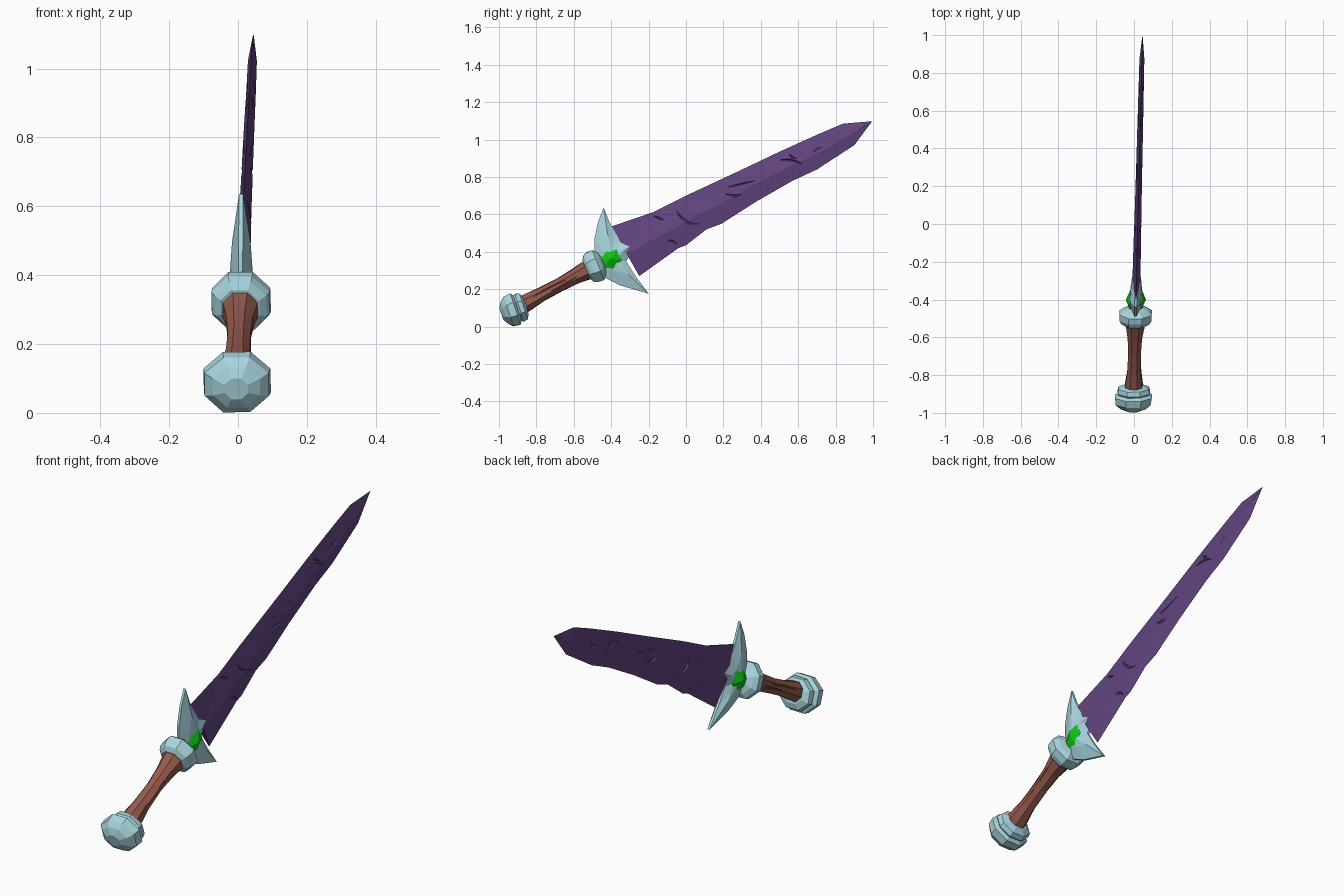
import bpy, bmesh, random
from math import sin, cos, pi, radians
from mathutils import Vector
from mathutils.bvhtree import BVHTree

random.seed(4)
if "Cube" in bpy.data.objects:
    bpy.data.objects.remove(bpy.data.objects["Cube"])


def material(name, rgb):
    m = bpy.data.materials.new(name)
    m.use_nodes = True
    m.diffuse_color = (*rgb, 1)
    m.node_tree.nodes["Principled BSDF"].inputs["Base Color"].default_value = (*rgb, 1)
    return m


PURPLE = material("dark purple", (0.125, 0.06, 0.22))
STEEL = material("pale blue metal", (0.40, 0.67, 0.735))
WOOD = material("red brown wood", (0.30, 0.10, 0.073))
GREEN = material("green gem", (0.004, 0.57, 0.006))


def point(x, y, z):
    """The whole sword leans slightly sideways along its length."""
    return Vector((x + 0.02 + 0.025 * y, y, z))


def finish(name, bm, mat):
    bmesh.ops.recalc_face_normals(bm, faces=bm.faces)
    mesh = bpy.data.meshes.new(name)
    bm.to_mesh(mesh)
    bm.free()
    mesh.materials.append(mat)
    obj = bpy.data.objects.new(name, mesh)
    bpy.context.collection.objects.link(obj)
    return obj


def loft(bm, rings):
    """Skin a list of equal-sized vertex rings and cap the ends."""
    rings = [[bm.verts.new(p) for p in ring] for ring in rings]
    n = len(rings[0])
    for a, b in zip(rings, rings[1:]):
        for i in range(n):
            j = (i + 1) % n
            bm.faces.new((a[i], a[j], b[j], b[i]))
    bm.faces.new(rings[0])
    bm.faces.new(rings[-1])


def lathe(name, mat, centre, tilt, profile, sides=8, squash=1.0, jitter=0.0):
    """Faceted turned part; profile holds (distance along axis, radius)."""
    c, s = cos(radians(tilt)), sin(radians(tilt))
    wobble = [1 + random.uniform(-jitter, jitter) for _ in range(sides)]
    rings = []
    for t, r in profile:
        ring = []
        for i in range(sides):
            a = 2 * pi * (i + 0.5) / sides
            k = r * wobble[i] * (1 + random.uniform(-jitter, jitter)) / cos(pi / sides)
            h = k * sin(a) * squash
            ring.append(point(k * cos(a), centre[0] + t * c - h * s, centre[1] + t * s + h * c))
        rings.append(ring)
    bm = bmesh.new()
    loft(bm, rings)
    return finish(name, bm, mat)


def carve(obj, strokes, depth):
    """Cut tapered curved scratches (start, end, bulge, width) into both sides."""
    src = bmesh.new()
    src.from_mesh(obj.data)
    tree = BVHTree.FromBMesh(src)
    bm = bmesh.new()
    for start, end, bulge, width in strokes:
        a, b = Vector(start), Vector(end)
        perp = Vector((a.y - b.y, b.x - a.x)).normalized()
        for side in (-1, 1):
            rings = []
            for i in range(7):
                f = sin(pi * i / 6)
                p = a.lerp(b, i / 6) + perp * bulge * f
                hit = tree.ray_cast(Vector((side, p.x, p.y)), Vector((-side, 0, 0)))[0]
                if hit is None:
                    continue
                w = Vector((0, perp.x, perp.y)) * width * (f + 0.1)
                d = Vector((depth * (f + 0.1), 0, 0))
                rings.append([hit + w, hit + d, hit - w, hit - d])
            if len(rings) > 1:
                loft(bm, rings)
    src.free()
    cutter = finish("scratch_cutter", bm, obj.data.materials[0])
    cutter.hide_render = True
    mod = obj.modifiers.new("scratches", 'BOOLEAN')
    mod.operation = 'DIFFERENCE'
    mod.solver = 'EXACT'
    mod.use_self = True
    mod.object = cutter
    bpy.context.view_layer.update()
    deps = bpy.context.evaluated_depsgraph_get()
    mesh = bpy.data.meshes.new_from_object(obj.evaluated_get(deps))
    obj.modifiers.clear()
    if len(mesh.polygons) > 4:
        obj.data = mesh
    bpy.data.objects.remove(cutter)


# Blade: diamond section between an upper and a lower edge, ending in a point
upper = [(-.40, .535), (-.18, .61), (-.08, .66), (0, .70), (.14, .765),
         (.29, .835), (.50, .935), (.71, 1.03), (.84, 1.085), (.995, 1.098)]
lower = [(-.25, .27), (-.04, .42), (0, .435), (.11, .52), (.19, .55),
         (.37, .665), (.57, .78), (.70, .84), (.90, .97), (.993, 1.095)]
rings = []
for i, (u, l) in enumerate(zip(upper, lower)):
    mid = Vector(u).lerp(Vector(l), 0.55)
    t = 0.021 - 0.001 * i if i < 9 else 0.001
    rings.append([point(0, *u), point(t, *mid), point(0, *l), point(-t, *mid)])
bm = bmesh.new()
loft(bm, rings)
bmesh.ops.triangulate(bm, faces=bm.faces)
blade = finish("blade", bm, PURPLE)
carve(blade, [((-.05, .62), (.07, .55), -.025, .008),
              ((-.17, .59), (-.12, .57), 0, .006),
              ((-.10, .46), (-.05, .44), .008, .006),
              ((.21, .71), (.30, .71), -.012, .008),
              ((.22, .745), (.37, .78), 0, .004),
              ((.50, .89), (.62, .87), .01, .006),
              ((.55, .925), (.59, .90), -.006, .005),
              ((.675, .93), (.725, .96), 0, .016)], 0.006)

# Guard: star outline rising to a raised middle on both sides
heart = Vector((-.40, .365))
star = [(-.44, .636), (-.41, .56), (-.375, .497), (-.34, .465), (-.26, .45), (-.32, .35),
        (-.27, .27), (-.20, .176), (-.35, .22), (-.43, .26), (-.49, .34), (-.49, .465), (-.47, .56)]
bm = bmesh.new()
rims = []
for side in (-1, 1):
    rim = [bm.verts.new(point(side * .006, *p)) for p in star]
    inner = [bm.verts.new(point(side * .027, *heart.lerp(Vector(p), .48))) for p in star]
    peak = bm.verts.new(point(side * .036, *heart))
    for i in range(len(star)):
        j = (i + 1) % len(star)
        bm.faces.new((rim[i], rim[j], inner[j], inner[i]))
        bm.faces.new((inner[i], inner[j], peak))
    rims.append(rim)
for i in range(len(star)):
    j = (i + 1) % len(star)
    bm.faces.new((rims[0][i], rims[0][j], rims[1][j], rims[1][i]))
bmesh.ops.triangulate(bm, faces=bm.faces)
finish("guard", bm, STEEL)

# Gems: one six-sided faceted stone on each side of the guard
outline = [(-.462, .347), (-.428, .406), (-.37, .412), (-.343, .358), (-.385, .31), (-.444, .316)]
for side, label in ((1, "left"), (-1, "right")):
    bm = bmesh.new()
    rim = [bm.verts.new(point(side * .028, *p)) for p in outline]
    for x in (.053, .008):
        tip = bm.verts.new(point(side * x, *heart))
        for i in range(6):
            bm.faces.new((rim[i], rim[(i + 1) % 6], tip))
    finish(label + "_gem", bm, GREEN)

# Collar below the guard
lathe("collar", STEEL, (-.487, .324), 22,
      [(-.05, .055), (-.036, .075), (-.015, .085), (.018, .085), (.036, .066), (.048, .04)],
      jitter=.02)

# Grip: waisted wooden handle with a few long cracks
grip = lathe("grip", WOOD, (-.90, .105), 28,
             [(0, .05), (.06, .045), (.14, .036), (.25, .035), (.34, .04), (.40, .05), (.44, .054)],
             jitter=.05)
carve(grip, [((-.82, .155), (-.64, .25), .006, .004),
             ((-.72, .19), (-.58, .27), -.004, .004)], 0.005)

# Pommel: rounded cap, wide ring, groove and a smaller ring
lathe("pommel", STEEL, (-.92, .092), 18,
      [(-.072, .035), (-.055, .068), (-.03, .093), (.008, .097), (.02, .078),
       (.03, .086), (.054, .08), (.068, .05)], squash=.9, jitter=.015)
